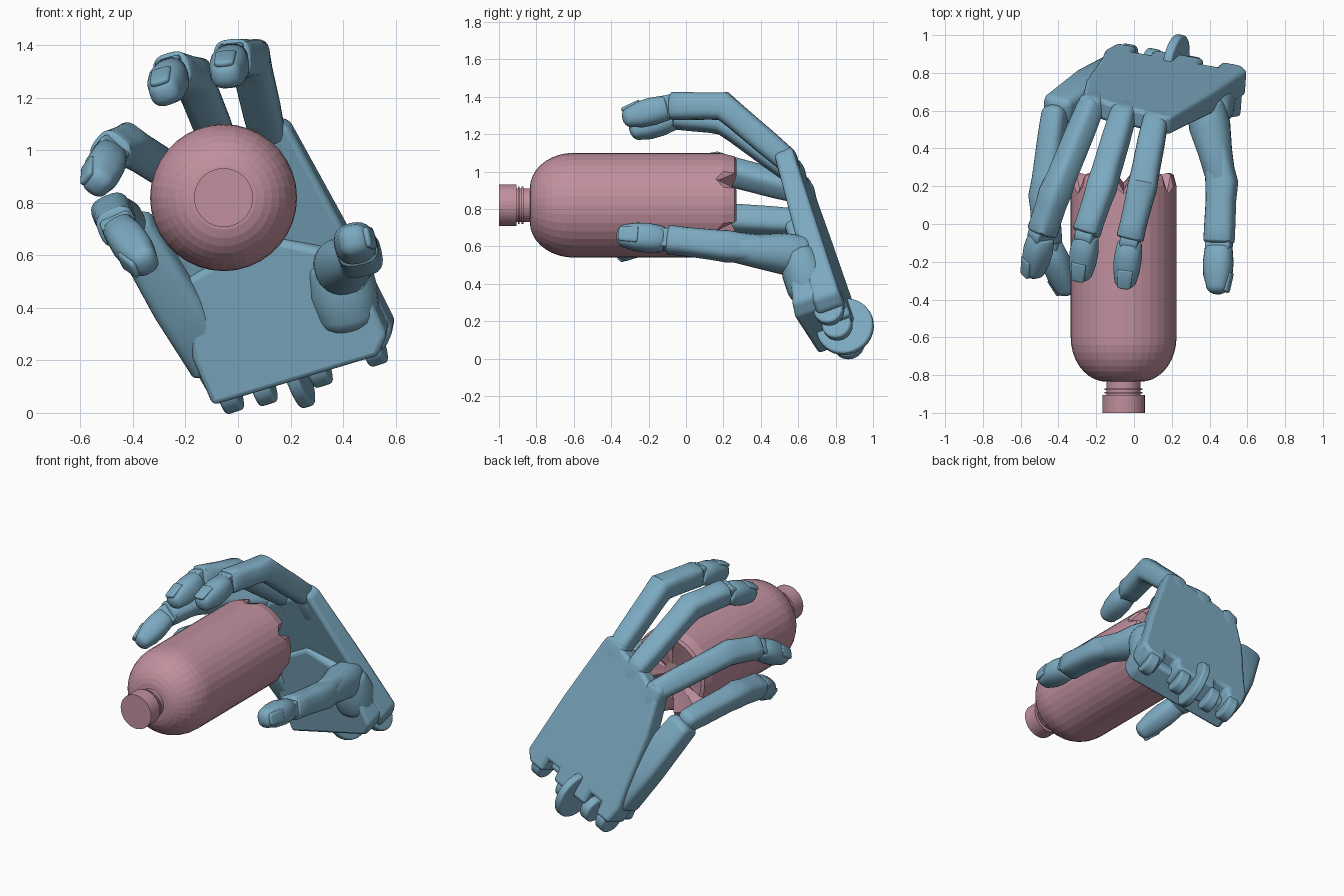
import bpy, bmesh
from math import sin, cos, pi, radians, copysign
from mathutils import Vector

if "Cube" in bpy.data.objects:
    bpy.data.objects.remove(bpy.data.objects["Cube"])

def material(name, col):
    m = bpy.data.materials.new(name)
    m.diffuse_color = (*col, 1)
    m.use_nodes = True
    m.node_tree.nodes["Principled BSDF"].inputs["Base Color"].default_value = m.diffuse_color
    return m

BLUE = material("blue_plastic", (0.2, 0.4, 0.53))
PINK = material("pink_plastic", (0.53, 0.28, 0.34))

def finish(name, bm, mat, bevel=0, angle=35):
    bmesh.ops.recalc_face_normals(bm, faces=bm.faces[:])
    me = bpy.data.meshes.new(name)
    bm.to_mesh(me)
    bm.free()
    ob = bpy.data.objects.new(name, me)
    bpy.context.collection.objects.link(ob)
    me.materials.append(mat)
    if bevel:
        b = ob.modifiers.new("bevel", 'BEVEL')
        b.width, b.segments, b.limit_method = bevel, 3, 'ANGLE'
    bpy.ops.object.select_all(action='DESELECT')
    ob.select_set(True)
    bpy.context.view_layer.objects.active = ob
    bpy.ops.object.shade_smooth_by_angle(angle=radians(angle))
    return ob

def skin(bm, rings):
    """Bridge a list of vertex rings and cap both ends."""
    n = len(rings[0])
    for a, b in zip(rings, rings[1:]):
        for i in range(n):
            bm.faces.new((a[i], a[(i + 1) % n], b[(i + 1) % n], b[i]))
    bm.faces.new(rings[0])
    bm.faces.new(rings[-1][::-1])

def loft(name, stations, up, ends=(0.5, 0.5), power=2.8, n=24):
    """Rounded-box tube; station = (point, half width, half height); domed ends."""
    P = [Vector(s[0]) for s in stations]
    T = []
    for i in range(len(P)):
        a = (P[i] - P[i - 1]).normalized() if i else Vector()
        b = (P[i + 1] - P[i]).normalized() if i < len(P) - 1 else Vector()
        T.append((a + b).normalized())
    steps = [k * pi / 10 for k in range(1, 5)]
    seq = [(P[0] - T[0] * sin(a) * stations[0][2] * ends[0], T[0], stations[0], cos(a)) for a in reversed(steps)]
    seq += [(p, t, s, 1) for p, t, s in zip(P, T, stations)]
    seq += [(P[-1] + T[-1] * sin(a) * stations[-1][2] * ends[1], T[-1], stations[-1], cos(a)) for a in steps]
    bm, rings = bmesh.new(), []
    for p, t, s, k in seq:
        side = t.cross(Vector(up)).normalized()
        top = side.cross(t)
        ring = []
        for i in range(n):
            c, d = cos(2 * pi * i / n), sin(2 * pi * i / n)
            c, d = (copysign(abs(v) ** (2 / power), v) for v in (c, d))
            ring.append(bm.verts.new(p + side * c * s[1] * k + top * d * s[2] * k))
        rings.append(ring)
    skin(bm, rings)
    return finish(name, bm, BLUE)

def disc(name, centre, axis, r, depth):
    bm = bmesh.new()
    rot = Vector(axis).to_track_quat('Z', 'Y').to_matrix().to_4x4()
    rot.translation = Vector(centre)
    bmesh.ops.create_cone(bm, cap_ends=True, segments=32, radius1=r, radius2=r, depth=depth, matrix=rot)
    return finish(name, bm, BLUE, 0.012)

# bottle: lathed about y, faceted, six notches in the base
CX, CZ, R, SEG = -0.055, 0.82, 0.28, 36
profile = [(0.06, 0.22), (0.17, 0.25), (0.245, 0.27), (0.265, 0.26), (R, 0.2), (R, 0.1), (R, -0.6)]
profile += [(0.09 + 0.19 * cos(a), -0.6 - 0.235 * sin(a)) for a in (k * pi / 18 for k in range(1, 10))]
profile += [(0.09, -0.87), (0.1, -0.87), (0.1, -0.88), (0.09, -0.88), (0.09, -0.89), (0.1, -0.89),
            (0.1, -0.897), (0.09, -0.897), (0.09, -0.905), (0.112, -0.905), (0.112, -1.0)]
bm, rings = bmesh.new(), []
for j, (r, y) in enumerate(profile):
    ring = []
    for i in range(SEG):
        a = 2 * pi * i / SEG
        dip = {1: 0.03, 2: 0.09, 3: 0.09, 4: 0.04}.get(j, 0) if i % 6 == 3 else 0
        ring.append(bm.verts.new((CX + r * cos(a), y - dip, CZ + r * sin(a))))
    rings.append(ring)
skin(bm, rings)
finish("bottle", bm, PINK, angle=3)

# palm plate: outline in x,z laid on a tilted plane
NORMAL = Vector((0.073, 1, 0.365)).normalized()
ACROSS = Vector((0.68, -0.13, 0.22)).normalized()

def back(x, z, inset=0):
    return Vector((x, 0.97 - 0.073 * (x + 0.1) - 0.365 * (z - 0.08), z)) - NORMAL * inset

def wrist(t, d=0):
    return (-0.09 + 0.66 * t - 0.3 * d, 0.1 + 0.19 * t + 0.95 * d)

def slab(name, outline, near, far):
    """Plate between two depth functions below the back plane."""
    bm = bmesh.new()
    skin(bm, [[bm.verts.new(back(x, z, f(x, z))) for x, z in outline] for f in (near, far)])
    finish(name, bm, BLUE, 0.022)

slab("palm", [wrist(0), wrist(.16), wrist(.16, .08), wrist(.3, .08), wrist(.3), wrist(.7), wrist(.7, .08),
              wrist(.84, .08), wrist(.84), wrist(1), (0.6, 0.36), (0.42, 0.72), (0.2, 1.12), (0.14, 1.14),
              (0.03, 1.06), (-0.14, 0.98), (-0.27, 0.87), (-0.25, 0.65), (-0.17, 0.32), (-0.15, 0.2)],
     lambda x, z: 0, lambda x, z: 0.17 - 0.06 * z)

# heel of the hand, rising towards the wrist and the thumb
slab("palm_heel", [wrist(0.02, .01), wrist(0.98, .02), (0.585, 0.38), (0.44, 0.66), (0.1, 0.72), (-0.2, 0.55), (-0.16, 0.28)],
     lambda x, z: 0.08, lambda x, z: 0.275 - 0.22 * (z - 0.1) + 0.08 * x)

# wrist hinge fins and lugs
disc("wrist_fin", (0.22, 0.85, 0.17), ACROSS, 0.155, 0.05)
for i, (x, z, r) in enumerate([(-0.03, 0.115, 0.085), (0.1, 0.14, 0.08), (0.31, 0.21, 0.08), (0.52, 0.29, 0.08)]):
    disc(f"wrist_lug_{i}", back(x, z, 0.09), ACROSS, r, 0.07)

# thumb mound
loft("thumb_mound", [((0.42, 0.66, 0.38), 0.12, 0.12), ((0.4, 0.63, 0.47), 0.13, 0.12),
                     ((0.39, 0.6, 0.55), 0.12, 0.1)], (0, 1, 0.3), (0.6, 0.5), 2.3)

# little finger side plate
loft("little_finger_metacarpal", [(back(-0.09, 0.24, 0.12), 0.09, 0.09), (back(-0.22, 0.46, 0.12), 0.1, 0.085),
                                  ((-0.4, 0.61, 0.7), 0.085, 0.075)], NORMAL, (0.4, 0.6), 4)

def finger(name, base, mid, joint, tip, up, w=0.074, h=0.074):
    b, m, j, t = map(Vector, (base, mid, joint, tip))
    loft(name + "_lower", [(b, w * .92, h * .88), (b.lerp(m, .3), w * .98, h * .93), (b.lerp(m, .8), w, h * .95),
                           (m, w * 1.06, h * 1.05), (m.lerp(j, .3), w, h * .97), (m.lerp(j, .75), w * .95, h),
                           (j, w * .98, h)], up, (0.8, 0.25), 3)
    d = (t - j).normalized()
    top = (Vector(up) - d * Vector(up).dot(d)).normalized()
    # hinge, fingertip and nail
    disc(name + "_hinge", j + d * 0.02, d.cross(top), h * .85, w * 1.3)
    loft(name + "_tip", [(j + d * 0.035, w * .88, h * .9), (j.lerp(t, .4), w, h),
                         (j.lerp(t, .65), w * .95, h * .95), (t - d * 0.045, w * .8, h * .75)], up, (0.2, 0.8), 2.5)
    loft(name + "_nail", [(t - d * 0.11 + top * h * .86, w * .55, 0.013), (t - d * 0.02 + top * h * .65, w * .5, 0.013)],
         up, (0.5, 1.0), 3)

def knuckle(name, base, x, z):
    loft(name, [(back(x, z, 0.06), 0.065, 0.055), (Vector(base) + NORMAL * 0.005, 0.068, 0.06)], NORMAL, (0.5, 0.9), 3)

# four fingers: knuckle, bend, end joint, tip, direction of the nail side
hand = {
    "index_finger": ((0.11, 0.53, 1.07), (0.045, 0.2, 1.35), (-0.02, -0.07, 1.35), (-0.05, -0.34, 1.28), (-0.1, 0, 1)),
    "middle_finger": ((-0.06, 0.57, 1.0), (-0.17, 0.2, 1.275), (-0.25, -0.04, 1.3), (-0.285, -0.3, 1.21), (-0.3, 0, 1)),
    "ring_finger": ((-0.23, 0.62, 0.9), (-0.42, 0.16, 1.02), (-0.485, -0.04, 0.995), (-0.54, -0.28, 0.86), (-0.8, 0, 0.6)),
    "little_finger": ((-0.42, 0.58, 0.73), (-0.475, 0.15, 0.755), (-0.46, -0.09, 0.71), (-0.345, -0.37, 0.56), (-0.8, 0, -0.35)),
}
for name, pts in hand.items():
    finger(name, *pts)
    if name != "little_finger":
        knuckle(name + "_knuckle", pts[0], pts[0][0] + 0.05, pts[0][2] - 0.12)

# thumb
finger("thumb", (0.4, 0.58, 0.56), (0.465, 0.22, 0.6), (0.45, -0.09, 0.635), (0.44, -0.37, 0.66), (0.95, 0, 0.2), 0.078, 0.08)
loft("thumb_base", [((0.385, 0.62, 0.56), 0.1, 0.1), ((0.4, 0.52, 0.56), 0.11, 0.11), ((0.43, 0.38, 0.575), 0.09, 0.09),
                    ((0.46, 0.24, 0.6), 0.08, 0.078)], (1, 0, 0.2), (0.6, 0.3), 2.2)
